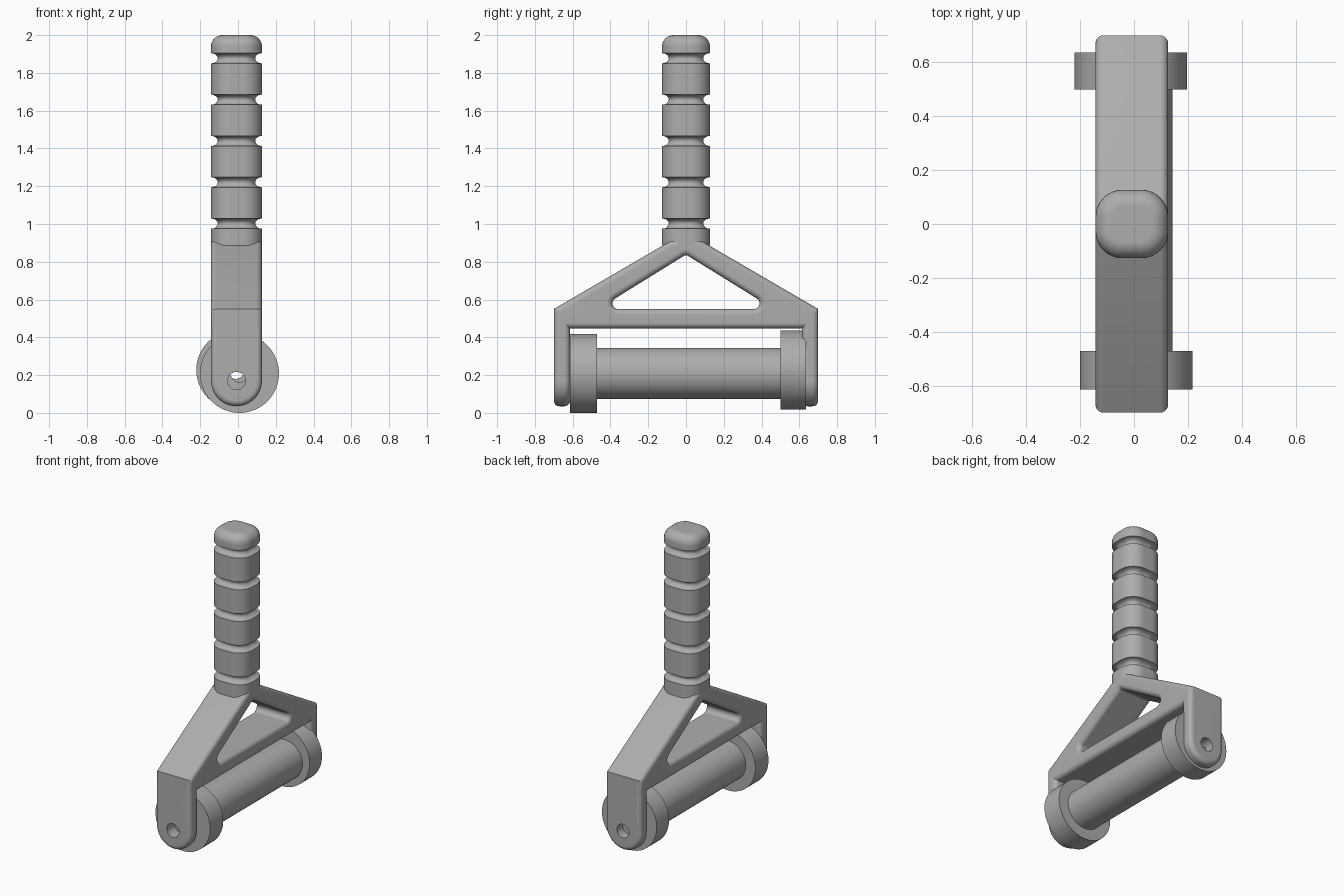
import bpy, bmesh
from math import sin, cos, pi, tan
from mathutils import Vector

cube = bpy.data.objects.get("Cube")
if cube:
    bpy.data.objects.remove(cube, do_unlink=True)

grey = bpy.data.materials.new("plain grey")
grey.use_nodes = True
colour = (0.42, 0.42, 0.42, 1)
grey.diffuse_color = colour
grey.node_tree.nodes["Principled BSDF"].inputs["Base Color"].default_value = colour

MID = -0.008    # centre of frame and handle in x
HALF = 0.135    # half thickness of frame and handle


def circle(u, v, r, n=48):
    return [Vector((u + r * cos(2 * pi * i / n), v + r * sin(2 * pi * i / n))) for i in range(n)]


def rounded(corners, radii, n=8):
    """Polygon with each corner replaced by a tangent arc."""
    out = []
    for i, (p, r) in enumerate(zip(corners, radii)):
        p = Vector(p)
        if not r:
            out.append(p)
            continue
        a = (Vector(corners[i - 1]) - p).normalized()
        b = (Vector(corners[(i + 1) % len(corners)]) - p).normalized()
        half = a.angle(b) / 2
        centre = p + (a + b).normalized() * r / sin(half)
        start = p + a * r / tan(half) - centre
        end = p + b * r / tan(half) - centre
        sweep = pi - 2 * half
        for k in range(n + 1):
            t = k / n
            w0, w1 = sin((1 - t) * sweep) / sin(sweep), sin(t * sweep) / sin(sweep)
            out.append(centre + start * w0 + end * w1)
    return out


def inset(loop, d):
    """Move a loop sideways with mitred corners."""
    out = []
    for i, p in enumerate(loop):
        e0 = (p - loop[i - 1]).normalized()
        e1 = (loop[(i + 1) % len(loop)] - p).normalized()
        n0, n1 = Vector((-e0.y, e0.x)), Vector((-e1.y, e1.x))
        out.append(p + (n0 + n1) * d / (1 + n0.dot(n1)))
    return out


def soft(lo, hi, r, n=5):
    """Steps (inset, depth) for a slab with rounded rims."""
    arc = [(r * (1 - sin(pi / 2 * k / n)), r * (1 - cos(pi / 2 * k / n))) for k in range(n + 1)]
    return [(i, lo + d) for i, d in arc] + [(i, hi - d) for i, d in reversed(arc)]


def stack(name, outer, steps, place, holes=(), soft_holes=True):
    """Skin an outline through its steps and cap both ends."""
    bm = bmesh.new()
    caps = ([], [])
    for loop, bend in [(outer, 1)] + [(h[::-1], int(soft_holes)) for h in holes]:
        rings = [[bm.verts.new(place(p.x, p.y, d)) for p in inset(loop, i * bend)] for i, d in steps]
        n = len(loop)
        for a, b in zip(rings, rings[1:]):
            for k in range(n):
                m = (k + 1) % n
                bm.faces.new((a[k], a[m], b[m], b[k]))
        for cap, ring in zip(caps, (rings[0], rings[-1])):
            cap += [bm.edges.get((ring[k], ring[(k + 1) % n])) for k in range(n)]
    for cap in caps:
        bmesh.ops.triangle_fill(bm, use_beauty=True, use_dissolve=False, edges=cap)
    bmesh.ops.recalc_face_normals(bm, faces=bm.faces)
    mesh = bpy.data.meshes.new(name)
    bm.to_mesh(mesh)
    bm.free()
    mesh.materials.append(grey)
    obj = bpy.data.objects.new(name, mesh)
    bpy.context.collection.objects.link(obj)
    bpy.ops.object.select_all(action='DESELECT')
    obj.select_set(True)
    bpy.context.view_layer.objects.active = obj
    bpy.ops.object.shade_smooth_by_angle(angle=pi / 6)
    obj.modifiers.new("flat_faces", 'WEIGHTED_NORMAL').keep_sharp = True
    return obj


def along_x(u, v, d):
    return (d, u, v)


def along_y(u, v, d):
    return (u, d, v)


def along_z(u, v, d):
    return (u, v, d)


# Frame: gabled crossbar with a triangular opening
gable = [Vector(p) for p in [(-0.7, 0.447), (0.7, 0.447), (0.7, 0.55), (0.07, 0.917),
                             (-0.07, 0.917), (-0.7, 0.55)]]
opening = rounded([(-0.465, 0.55), (0.465, 0.55), (0, 0.838)], [0.03, 0.03, 0.02])
stack("frame", gable, soft(MID - HALF, MID + HALF, 0.03), along_x, [opening])

# Legs with round feet and axle holes
foot = [Vector((MID + HALF * cos(a), 0.17 + HALF * sin(a)))
        for a in [pi + pi * k / 32 for k in range(33)]]
leg = foot + [Vector((MID + HALF, 0.54)), Vector((MID - HALF, 0.54))]
axle_hole = circle(MID, 0.17, 0.047, 32)
for name, lo, hi in (("front_leg", -0.7, -0.614), ("back_leg", 0.614, 0.7)):
    stack(name, leg, soft(lo, hi, 0.03), along_y, [axle_hole], soft_holes=False)

# Handle: rounded square grip with five grooves and a domed end
w, h = HALF, 0.127
section = rounded([(MID - w, -h), (MID + w, -h), (MID + w, h), (MID - w, h)], [0.1] * 4)
grip = [(0, 0.885)]
for g in range(5):
    z = 1.002 + 0.2188 * g
    for k in range(9):
        a = pi * k / 8
        grip.append((0.036 * sin(a), z - 0.027 * cos(a)))
grip += soft(1.8, 2.0, 0.06, 7)[8:]
stack("handle", section, grip, along_z)

# Roller tube and its two end wheels
for name, x, z, r, lo, hi in (("roller_tube", 0.008, 0.209, 0.135, -0.48, 0.51),
                              ("front_wheel", 0.008, 0.209, 0.209, -0.614, -0.471),
                              ("back_wheel", -0.012, 0.227, 0.209, 0.5, 0.636)):
    stack(name, circle(x, z, r, 64), [(0, lo), (0, hi)], along_y, [circle(x, z, 0.047, 32)])
